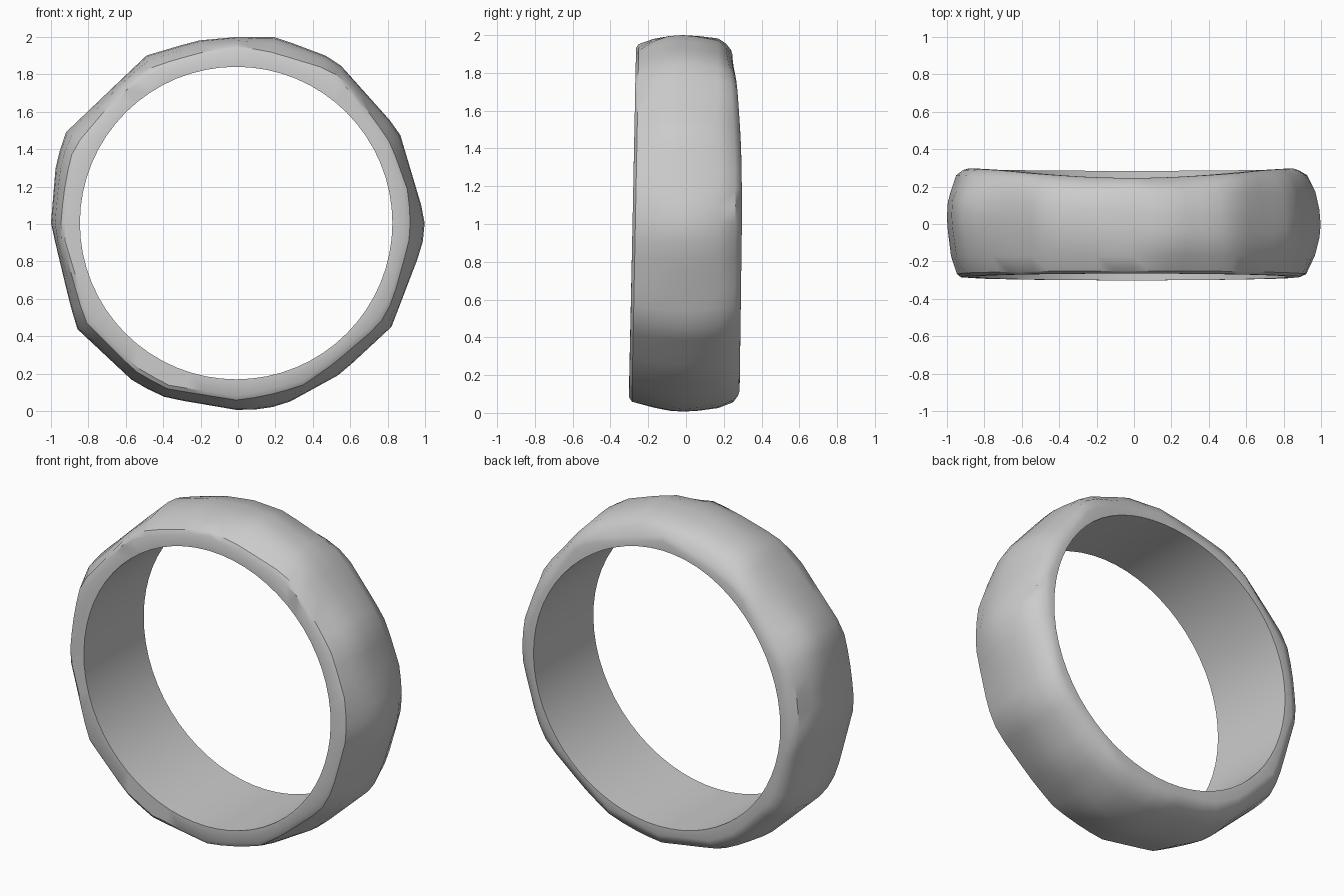
import bpy, bmesh, math

cube = bpy.data.objects.get("Cube")
if cube:
    bpy.data.objects.remove(cube)

SIDES = 64
CX, CZ = -0.01, 1.005
BORE = 0.835

# Hand-cut outlines: the crown of the band and the border of its side face (x, z)
crown = [(1, 1.03), (.86, 1.5), (.52, 1.88), (.2, 2), (0, 2), (-.22, 1.98), (-.49, 1.9),
         (-.93, 1.48), (-.975, 1.3), (-1, 1), (-.9, .58), (-.86, .44), (-.55, .15),
         (-.38, .07), (.03, 0), (.24, .03), (.55, .2), (.82, .45), (.985, .88)]
border = [(.89, 1.17), (.8, 1.4), (.58, 1.73), (.48, 1.8), (-.02, 1.935), (-.4, 1.83),
          (-.57, 1.75), (-.86, 1.37), (-.91, 1.15), (-.93, .93), (-.8, .5), (-.55, .24),
          (-.38, .14), (0, .08), (.35, .16), (.72, .46), (.81, .6), (.885, .93)]


def reach(outline, a):
    """Distance from the ring axis to the outline in direction a."""
    dx, dz = math.cos(a), math.sin(a)
    for (x0, z0), (x1, z1) in zip(outline, outline[1:] + outline[:1]):
        x, z, ex, ez = x0 - CX, z0 - CZ, x1 - x0, z1 - z0
        det = dx * ez - dz * ex
        if det > 1e-9:
            along = (x * dz - z * dx) / det
            if -1e-6 <= along <= 1 + 1e-6:
                return (x * ez - z * ex) / det
    return 0.93


def section(a):
    """Cross-section (radius, y) of the band at angle a."""
    up = math.sin(a)
    high = max(up, 0)
    front = -0.283 + 0.018 * up
    back = 0.296 - 0.05 * high ** 3 - 0.012 * max(-up, 0)
    c, b = reach(crown, a), reach(border, a)
    mix = lambda t: b + (c - b) * t
    # the ridge of the crown wanders across the band
    ridge = 0.03 * math.sin(2 * a + 2.6) - 0.02 * math.cos(a)
    return [(BORE, back), (BORE, front), (b, front), (mix(.3), front + .015),
            (mix(.72), -.17), (mix(.94), ridge - .07), (c, ridge),
            (mix(.94), ridge + .08), (mix(.75), .17),
            (mix(.35), back - .035), (b - .01, back - .008), (b - .035, back)]


# Band: sweep the varying section round the axis
bm = bmesh.new()
rings = []
for i in range(SIDES):
    a = math.tau * i / SIDES
    rings.append([bm.verts.new((CX + r * math.cos(a), y, CZ + r * math.sin(a)))
                  for r, y in section(a)])
for i, ring in enumerate(rings):
    after = rings[(i + 1) % SIDES]
    for j in range(len(ring)):
        k = (j + 1) % len(ring)
        bm.faces.new((ring[j], after[j], after[k], ring[k]))
bmesh.ops.recalc_face_normals(bm, faces=bm.faces)
mesh = bpy.data.meshes.new("ring_band")
bm.to_mesh(mesh)
bm.free()
band = bpy.data.objects.new("ring_band", mesh)
bpy.context.collection.objects.link(band)

# Plain grey metal
grey = bpy.data.materials.new("grey")
grey.use_nodes = True
grey.diffuse_color = (0.6, 0.6, 0.6, 1)
grey.node_tree.nodes["Principled BSDF"].inputs["Base Color"].default_value = (0.6, 0.6, 0.6, 1)
mesh.materials.append(grey)

# Smooth shading with crisp rims
bpy.ops.object.select_all(action="DESELECT")
band.select_set(True)
bpy.context.view_layer.objects.active = band
bpy.ops.object.shade_smooth_by_angle(angle=math.radians(35))
